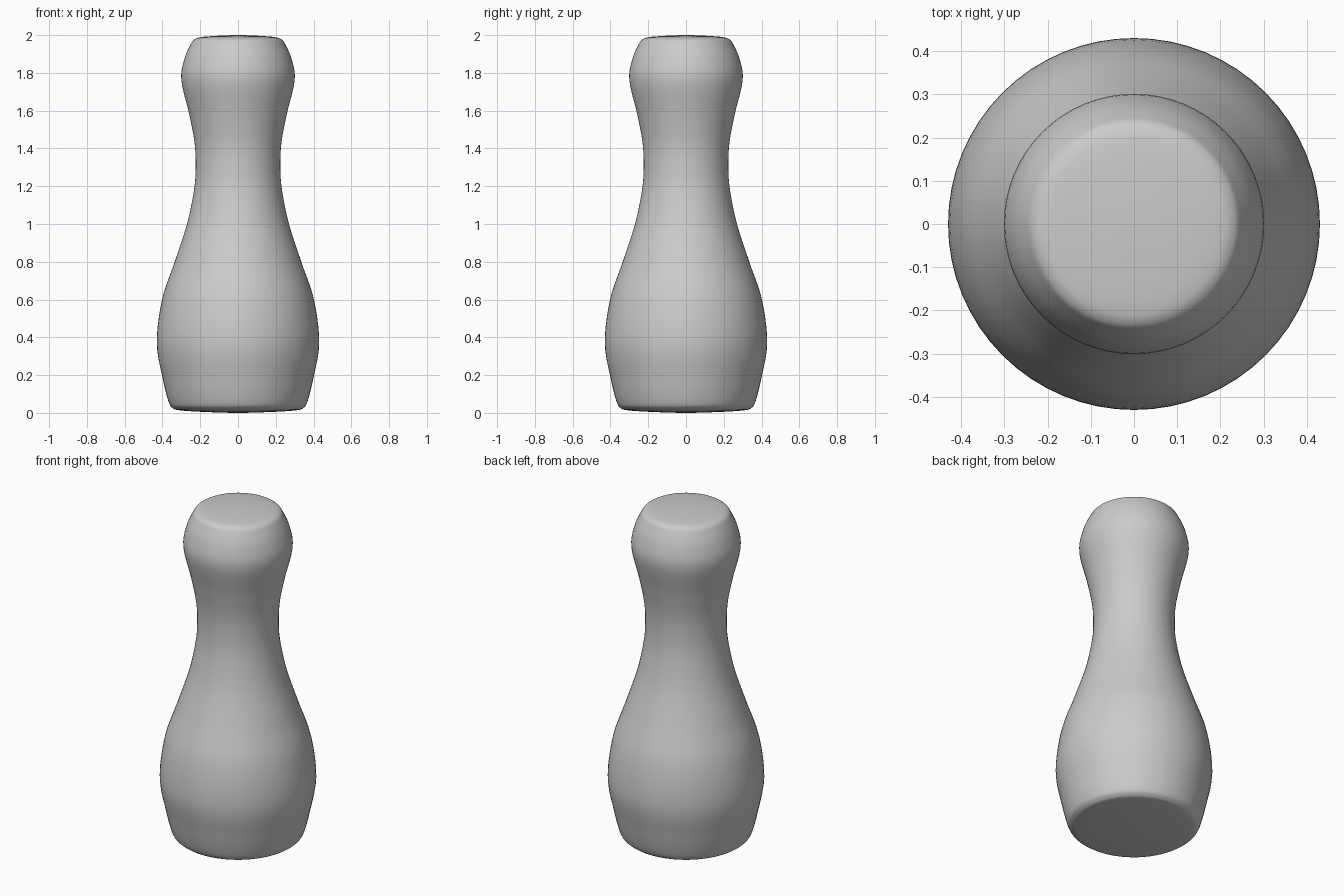
import bpy
import bmesh
import math
from mathutils import Vector

cube = bpy.data.objects.get("Cube")
if cube:
    bpy.data.objects.remove(cube, do_unlink=True)

SIDES = 64
STEPS = 5

# Radius and height along the outline, from base centre to crown centre
OUTLINE = [
    (0, 0), (0.2, 0.006), (0.31, 0.014), (0.345, 0.025), (0.368, 0.06),
    (0.398, 0.18), (0.43, 0.37), (0.402, 0.6), (0.335, 0.8), (0.27, 1.0),
    (0.233, 1.18), (0.224, 1.3), (0.23, 1.43), (0.258, 1.58), (0.3, 1.76),
    (0.285, 1.87), (0.251, 1.95), (0.23, 1.978), (0.19, 1.99), (0.1, 1.997), (0, 2),
]


def smooth_outline(points):
    """Catmull-Rom curve through the outline points."""
    pts = [Vector((r, 0, z)) for r, z in points]
    ends = [Vector((-pts[1].x, 0, pts[1].z))], [Vector((-pts[-2].x, 0, pts[-2].z))]
    p = ends[0] + pts + ends[1]
    curve = []
    for a, b, c, d in zip(p, p[1:], p[2:], p[3:]):
        for i in range(STEPS):
            t = i / STEPS
            curve.append((2 * b + (c - a) * t + (2 * a - 5 * b + 4 * c - d) * t**2
                          + (3 * b - a - 3 * c + d) * t**3) / 2)
    return curve + [pts[-1]]


# Plain grey body
grey = bpy.data.materials.new("plain_grey")
grey.use_nodes = True
grey.diffuse_color = (0.6, 0.6, 0.6, 1)
grey.node_tree.nodes["Principled BSDF"].inputs["Base Color"].default_value = grey.diffuse_color

# Turned pin: spin the outline round the z axis
bm = bmesh.new()
verts = [bm.verts.new(co) for co in smooth_outline(OUTLINE)]
edges = [bm.edges.new(pair) for pair in zip(verts, verts[1:])]
bmesh.ops.spin(bm, geom=verts + edges, cent=(0, 0, 0), axis=(0, 0, 1),
               angle=math.tau, steps=SIDES, use_merge=True)
bmesh.ops.remove_doubles(bm, verts=bm.verts, dist=0.0005)
bmesh.ops.recalc_face_normals(bm, faces=bm.faces)
mesh = bpy.data.meshes.new("pin_body")
bm.to_mesh(mesh)
bm.free()
mesh.materials.append(grey)
mesh.shade_smooth()
pin = bpy.data.objects.new("pin_body", mesh)
bpy.context.collection.objects.link(pin)
